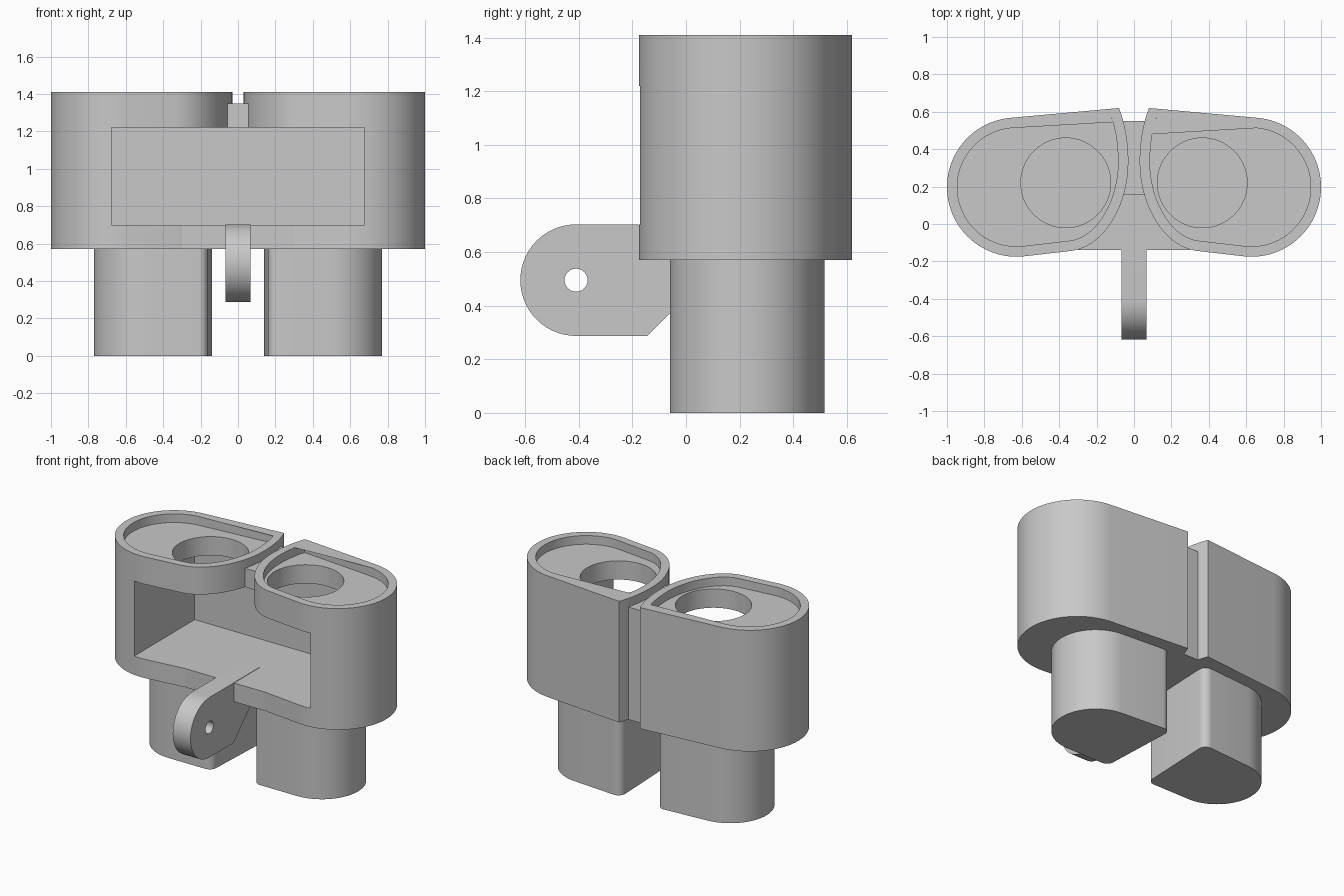
import bpy, bmesh, math
from mathutils import Vector
from mathutils.geometry import interpolate_bezier

if "Cube" in bpy.data.objects:
    bpy.data.objects.remove(bpy.data.objects["Cube"], do_unlink=True)

grey = bpy.data.materials.new("plain grey")
grey.use_nodes = True
grey.diffuse_color = (0.58, 0.58, 0.58, 1)
grey.node_tree.nodes["Principled BSDF"].inputs["Base Color"].default_value = grey.diffuse_color


def arc(cx, cy, r, a0, a1, n):
    angles = [math.radians(a0 + (a1 - a0) * i / n) for i in range(n + 1)]
    return [(cx + r * math.cos(a), cy + r * math.sin(a)) for a in angles]


def circle(cx, cy, r, n):
    return arc(cx, cy, r, 0, 360, n)[:-1]


def bezier(p0, h0, h1, p1, n):
    pts = interpolate_bezier(*[Vector((*p, 0)) for p in (p0, h0, h1, p1)], n)
    return [(p.x, p.y) for p in pts]


def inset(pts, d):
    """Offset a counter-clockwise outline inwards."""
    result = []
    for i, p in enumerate(pts):
        p = Vector(p)
        a = (p - Vector(pts[i - 1])).normalized()
        b = (Vector(pts[(i + 1) % len(pts)]) - p).normalized()
        na, nb = Vector((-a.y, a.x)), Vector((-b.y, b.x))
        q = p + (na + nb) * d / (1 + na.dot(nb))
        result.append((q.x, q.y))
    return result


def solid(name, caps, walls, axis="z", side=1):
    """Closed mesh from flat caps (loops, height) and walls (loop, low, high)."""
    bm = bmesh.new()

    def ring(loop, h):
        if axis == "z":
            return [bm.verts.new((u * side, v, h)) for u, v in loop]
        return [bm.verts.new((h, u, v)) for u, v in loop]

    for loops, h in caps:
        edges = []
        for loop in loops:
            vs = ring(loop, h)
            edges += [bm.edges.new((vs[i - 1], vs[i])) for i in range(len(vs))]
        normal = (0, 0, 1) if axis == "z" else (1, 0, 0)
        bmesh.ops.triangle_fill(bm, use_beauty=True, edges=edges, normal=normal)
    for loop, lo, hi in walls:
        low, high = ring(loop, lo), ring(loop, hi)
        for i in range(len(loop)):
            bm.faces.new((low[i - 1], low[i], high[i], high[i - 1]))
    bmesh.ops.remove_doubles(bm, verts=bm.verts, dist=0.00005)
    bmesh.ops.recalc_face_normals(bm, faces=bm.faces)
    mesh = bpy.data.meshes.new(name)
    bm.to_mesh(mesh)
    bm.free()
    mesh.materials.append(grey)
    obj = bpy.data.objects.new(name, mesh)
    bpy.context.collection.objects.link(obj)
    return obj


def prism(name, loops, lo, hi, axis="z", side=1):
    return solid(name, [(loops, lo), (loops, hi)], [(loop, lo, hi) for loop in loops], axis, side)


# Heights of the barrel levels
BASE, FLOOR, CEILING, RECESS, RIM = 0.57, 0.70, 1.22, 1.35, 1.41

# Barrel outline: the closed stretch, then the stretch opened by the window
upper = bezier((0.08, 0.62), (0.05, 0.545), (0.03, 0.445), (0.03, 0.33), 9)
lower = bezier((0.03, 0.33), (0.03, 0.10), (0.16, -0.12), (0.33, -0.143), 14)
closed = arc(0.628, 0.197, 0.372, -82.7, 85, 40) + upper[:5]
opened = upper[5:] + lower[1:] + arc(0.628, 0.197, 0.372, -97, -82.7, 4)[:-1]
barrel = closed + opened
corner = (closed[0][0], closed[-1][1])
cavity = [closed[-1]] + opened + [closed[0], corner]
recess = inset(barrel, 0.055)
lens = circle(0.365, 0.22, 0.24, 60)

# Eyepiece outline: round outside, flat inside with soft corners
eyepiece = arc(0.493, 0.217, 0.277, -90, 85, 36)
eyepiece += arc(0.19, 0.467, 0.05, 85, 183, 8) + arc(0.21, -0.01, 0.05, 183, 270, 8)

parts = []
for label, side in (("left", 1), ("right", -1)):
    # Barrel with rimmed recess, lens hole and front window
    caps = [([barrel], BASE), ([cavity], FLOOR), ([cavity, lens], CEILING),
            ([recess, lens], RECESS), ([barrel, recess], RIM)]
    walls = [(barrel, BASE, FLOOR), (closed + [corner], FLOOR, CEILING),
             (barrel, CEILING, RIM), (lens, CEILING, RECESS), (recess, RECESS, RIM)]
    parts.append(solid(label + "_barrel", caps, walls, side=side))
    parts.append(prism(label + "_eyepiece", [eyepiece], 0, 0.60, side=side))

# Bridge floor, and the spine behind and above the window
floor = [(-0.3, -0.14), (0.3, -0.14), (0.3, 0.5), (-0.3, 0.5)]
parts.append(prism("bridge_floor", [floor], BASE, FLOOR))
back = corner[1]
spine = [(0.155, BASE), (0.55, BASE), (0.55, RECESS), (0.155, RECESS),
         (0.155, CEILING), (back, CEILING), (back, FLOOR), (0.155, FLOOR)]
parts.append(prism("bridge_spine", [spine], -0.06, 0.06, axis="x"))

# Hanging tab with a round hole
tab = arc(-0.41, 0.495, 0.208, 270, 90, 28)
tab += [(0.14, 0.703), (0.14, 0.57), (-0.145, 0.287)]
parts.append(prism("strap_tab", [tab, circle(-0.41, 0.495, 0.043, 24)], -0.068, 0.068, axis="x"))

# Smooth curved walls, keep corners sharp
bpy.ops.object.select_all(action="DESELECT")
for obj in parts:
    obj.select_set(True)
bpy.context.view_layer.objects.active = parts[0]
bpy.ops.object.shade_smooth_by_angle(angle=math.radians(30))
